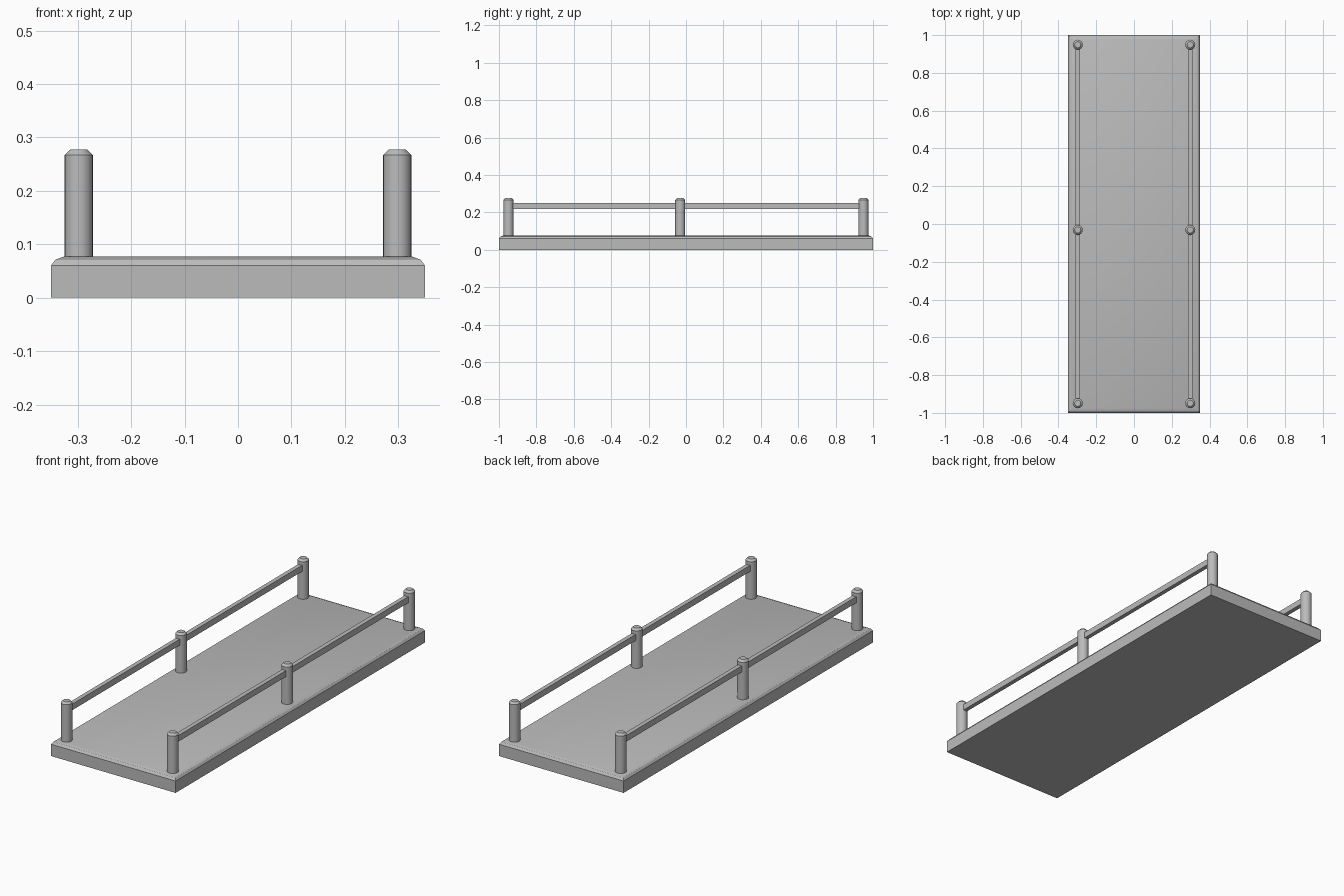
import bpy
import bmesh
from math import radians

cube = bpy.data.objects.get("Cube")
if cube:
    bpy.data.objects.remove(cube, do_unlink=True)

grey = bpy.data.materials.new("plain grey")
grey.use_nodes = True
colour = (0.5, 0.5, 0.5, 1)
grey.diffuse_color = colour
grey.node_tree.nodes["Principled BSDF"].inputs["Base Color"].default_value = colour

DECK_X, DECK_Y, DECK_TOP = 0.35, 1.0, 0.077
POST_X, POST_R, POST_TOP = 0.298, 0.0265, 0.277
POST_YS = (-0.949, -0.031, 0.949)


def finish(bm, name):
    """Turn a bmesh into a grey object with sharp edges kept."""
    bmesh.ops.recalc_face_normals(bm, faces=bm.faces)
    mesh = bpy.data.meshes.new(name)
    bm.to_mesh(mesh)
    bm.free()
    mesh.materials.append(grey)
    obj = bpy.data.objects.new(name, mesh)
    bpy.context.collection.objects.link(obj)
    bpy.ops.object.select_all(action='DESELECT')
    bpy.context.view_layer.objects.active = obj
    obj.select_set(True)
    bpy.ops.object.shade_smooth_by_angle(angle=radians(25))
    return obj


def stack(name, rings):
    """Skin a stack of matching rings and cap both ends."""
    bm = bmesh.new()
    loops = [[bm.verts.new(p) for p in ring] for ring in rings]
    for low, high in zip(loops, loops[1:]):
        for i in range(len(low)):
            j = (i + 1) % len(low)
            bm.faces.new((low[i], low[j], high[j], high[i]))
    bm.faces.new(loops[0][::-1])
    bm.faces.new(loops[-1])
    return finish(bm, name)


def rectangle(inset, z):
    x, y = DECK_X - inset, DECK_Y - inset
    return [(-x, -y, z), (x, -y, z), (x, y, z), (-x, y, z)]


# Deck slab with an eased top edge
stack("deck", [rectangle(0, 0), rectangle(0, 0.06),
               rectangle(0.008, 0.071), rectangle(0.024, DECK_TOP)])


def post(name, x, y):
    """Round post with a chamfered cap, sunk slightly into the deck."""
    bm = bmesh.new()
    bottom = DECK_TOP - 0.01
    height = POST_TOP - bottom
    bmesh.ops.create_cone(bm, cap_ends=True, segments=24, radius1=POST_R,
                          radius2=POST_R, depth=height)
    bmesh.ops.translate(bm, verts=bm.verts, vec=(x, y, bottom + height / 2))
    rim = [e for e in bm.edges if all(v.co.z > POST_TOP - 0.001 for v in e.verts)]
    bmesh.ops.bevel(bm, geom=rim, offset=0.010, segments=1, affect='EDGES')
    finish(bm, name)


def rail(name, x, y0, y1):
    """Square bar running between two post centres."""
    bm = bmesh.new()
    bmesh.ops.create_cube(bm, size=1)
    bmesh.ops.scale(bm, verts=bm.verts, vec=(0.022, y1 - y0, 0.031))
    bmesh.ops.translate(bm, verts=bm.verts, vec=(x, (y0 + y1) / 2, 0.234))
    finish(bm, name)


# Railings along both long sides
for side, x in (("left", POST_X), ("right", -POST_X)):
    for place, y in zip(("front", "middle", "back"), POST_YS):
        post(f"{side}_{place}_post", x, y)
    for place, y0, y1 in zip(("front", "back"), POST_YS, POST_YS[1:]):
        rail(f"{side}_{place}_rail", x, y0, y1)
